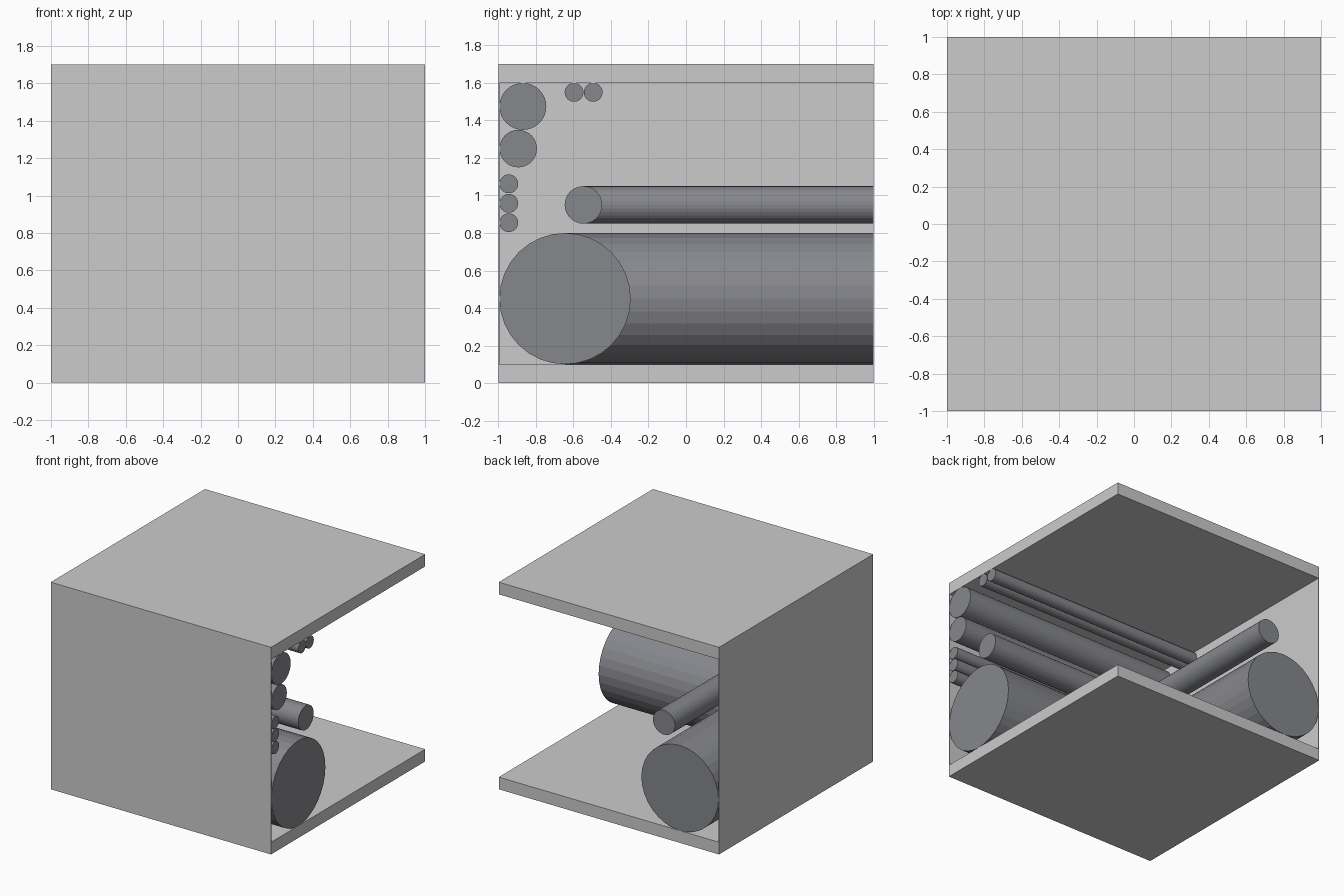
import bpy, bmesh, math

if "Cube" in bpy.data.objects:
    bpy.data.objects.remove(bpy.data.objects["Cube"])

SIDES = 32


def material(name, rgb):
    m = bpy.data.materials.new(name)
    m.diffuse_color = (*rgb, 1)
    m.use_nodes = True
    m.node_tree.nodes["Principled BSDF"].inputs["Base Color"].default_value = m.diffuse_color
    return m


concrete = material("light_grey", (0.6, 0.6, 0.6))
steel = material("slate_grey", (0.24, 0.243, 0.265))


def add_object(name, bm, mat):
    bmesh.ops.recalc_face_normals(bm, faces=bm.faces[:])
    mesh = bpy.data.meshes.new(name)
    bm.to_mesh(mesh)
    bm.free()
    mesh.materials.append(mat)
    bpy.context.collection.objects.link(bpy.data.objects.new(name, mesh))


def box(name, lo, hi):
    bm = bmesh.new()
    bmesh.ops.create_cube(bm, size=1)
    for v in bm.verts:
        v.co = [(a + b) / 2 + c * (b - a) for a, b, c in zip(lo, hi, v.co)]
    add_object(name, bm, concrete)


def pipe(name, r, z, y, corner_x=None):
    """Pipe along x; with corner_x it turns through a mitred corner to y = 1."""
    bm = bmesh.new()
    circle = [(r * math.sin(2 * math.pi * i / SIDES), r * math.cos(2 * math.pi * i / SIDES))
              for i in range(SIDES)]
    rings = [[bm.verts.new((1, y + a, z + b)) for a, b in circle]]
    if corner_x is None:
        rings.append([bm.verts.new((-0.995, y + a, z + b)) for a, b in circle])
    else:
        rings.append([bm.verts.new((corner_x + a, y + a, z + b)) for a, b in circle])
        rings.append([bm.verts.new((corner_x + a, 1, z + b)) for a, b in circle])
    for p, q in zip(rings, rings[1:]):
        for i in range(SIDES):
            j = (i + 1) % SIDES
            bm.faces.new((p[i], p[j], q[j], q[i]))
    bm.faces.new(rings[0])
    bm.faces.new(rings[-1])
    add_object(name, bm, steel)


# Floor and ceiling slabs
box("floor_slab", (-1, -1, 0), (1, 1, 0.1))
box("ceiling_slab", (-1, -1, 1.6), (1, 1, 1.7))

# Thin walls on the front and left
box("front_wall", (-1, -1, 0.1), (1, -0.995, 1.6))
box("left_wall", (-1, -0.995, 0.1), (-0.995, 1, 1.6))

# Pipes that turn the corner
pipe("main_duct", 0.35, 0.45, -0.645, -0.645)
pipe("corner_pipe", 0.1, 0.95, -0.547, -0.5)

# Straight pipes along the front wall
pipe("upper_wall_pipe", 0.125, 1.475, -0.87)
pipe("lower_wall_pipe", 0.1, 1.25, -0.895)
for i, z in enumerate((0.855, 0.958, 1.062)):
    pipe(f"thin_wall_pipe_{i + 1}", 0.05, z, -0.945)

# Straight pipes under the ceiling
for i, y in enumerate((-0.597, -0.495)):
    pipe(f"ceiling_pipe_{i + 1}", 0.05, 1.55, y)
